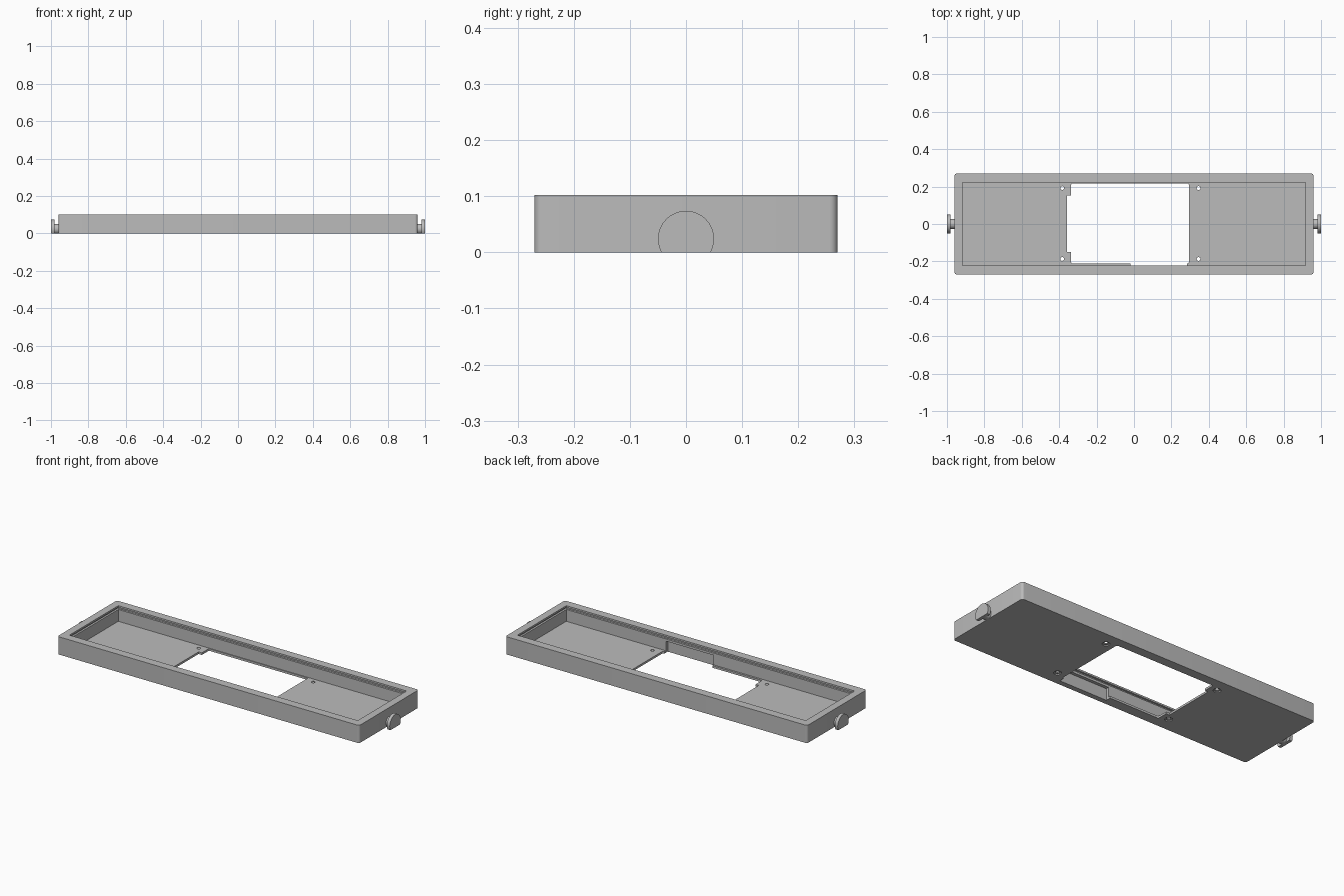
import bpy, bmesh, math
from mathutils import Matrix

cube = bpy.data.objects.get("Cube")
if cube:
    bpy.data.objects.remove(cube, do_unlink=True)

grey = bpy.data.materials.new("plain grey")
grey.use_nodes = True
colour = (0.5, 0.5, 0.5, 1)
grey.diffuse_color = colour
grey.node_tree.nodes["Principled BSDF"].inputs["Base Color"].default_value = colour


def finish(name, bm):
    mesh = bpy.data.meshes.new(name)
    bm.to_mesh(mesh)
    bm.free()
    mesh.materials.append(grey)
    obj = bpy.data.objects.new(name, mesh)
    bpy.context.collection.objects.link(obj)
    return obj


def box(name, x, y, z, corner=0):
    """Box from (min, max) ranges, with optional rounded upright edges."""
    bm = bmesh.new()
    bmesh.ops.create_cube(bm, size=1)
    for v in bm.verts:
        v.co = [r[0] if c < 0 else r[1] for c, r in zip(v.co, (x, y, z))]
    if corner:
        upright = [e for e in bm.edges
                   if abs(e.verts[0].co.z - e.verts[1].co.z) > 1e-4]
        bmesh.ops.bevel(bm, geom=upright, offset=corner, segments=6,
                        profile=0.5, affect='EDGES')
    return finish(name, bm)


def cylinder(name, centre, radius, depth, axis='Z', sides=32):
    bm = bmesh.new()
    turn = Matrix.Rotation(math.pi / 2, 4, 'Y') if axis == 'X' else Matrix()
    bmesh.ops.create_cone(bm, cap_ends=True, segments=sides, radius1=radius,
                          radius2=radius, depth=depth,
                          matrix=Matrix.Translation(centre) @ turn)
    return finish(name, bm)


def combine(target, other, operation='DIFFERENCE'):
    """Apply a boolean, then drop the helper."""
    mod = target.modifiers.new("combine", 'BOOLEAN')
    mod.object = other
    mod.operation = operation
    mod.solver = 'EXACT'
    graph = bpy.context.evaluated_depsgraph_get()
    mesh = bpy.data.meshes.new_from_object(target.evaluated_get(graph))
    target.modifiers.clear()
    target.data = mesh
    bpy.data.objects.remove(other, do_unlink=True)


def smooth(obj):
    bpy.ops.object.select_all(action='DESELECT')
    obj.select_set(True)
    bpy.context.view_layer.objects.active = obj
    bpy.ops.object.shade_smooth_by_angle(angle=math.radians(30))


HEIGHT = 0.102
FLOOR = 0.012
through = (-0.05, 0.05)

# Open tray with rounded outer corners
tray = box("tray", (-0.96, 0.96), (-0.27, 0.27), (0, HEIGHT), 0.014)
combine(tray, box("cavity", (-0.917, 0.917), (-0.222, 0.222), (FLOOR, 0.2)))

# Groove running round the walls below the rim
combine(tray, box("groove", (-0.928, 0.928), (-0.233, 0.233), (0.08, 0.092)))

# Large floor opening, its side notch, and the pocket in the front wall
combine(tray, box("opening", (-0.337, 0.294), (-0.211, 0.217), through, 0.01))
combine(tray, box("side_notch", (-0.358, -0.3), (-0.15, 0.153), through))
combine(tray, box("wall_pocket", (-0.02, 0.284), (-0.24, -0.19), (-0.05, 0.067)))

# Four screw holes, counterbored from below
for x in (-0.384, 0.345):
    for y in (-0.187, 0.192):
        combine(tray, cylinder("screw_hole", (x, y, 0), 0.01, 0.1))
        combine(tray, cylinder("counterbore", (x, y, 0), 0.02, 0.012))
smooth(tray)

# Mushroom-shaped pegs on both ends, trimmed flat at the base
for side, name in ((1, "left_peg"), (-1, "right_peg")):
    peg = cylinder(name, (side * 0.991, 0, 0.024), 0.05, 0.018, 'X')
    combine(peg, cylinder("stem", (side * 0.97, 0, 0.024), 0.027, 0.03, 'X'), 'UNION')
    combine(peg, box("base_trim", (-2, 2), (-1, 1), (-1, 0)))
    smooth(peg)
